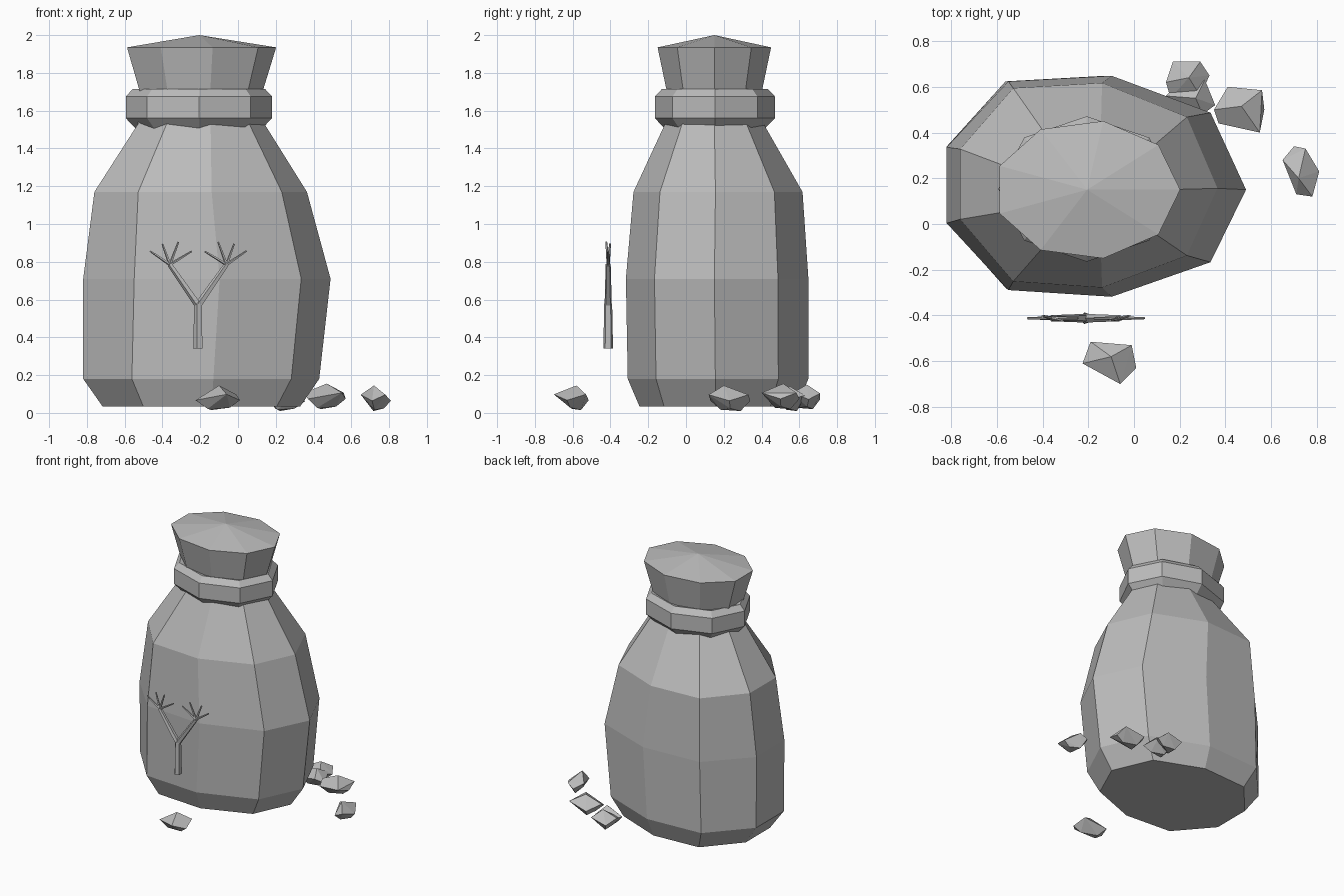
import bpy, bmesh, math
from mathutils import Vector

if "Cube" in bpy.data.objects:
    bpy.data.objects.remove(bpy.data.objects["Cube"])

grey = bpy.data.materials.new("plain grey")
grey.diffuse_color = (0.5, 0.5, 0.5, 1)
grey.use_nodes = True
grey.node_tree.nodes["Principled BSDF"].inputs["Base Color"].default_value = grey.diffuse_color


def finish(name, bm):
    bmesh.ops.recalc_face_normals(bm, faces=bm.faces)
    mesh = bpy.data.meshes.new(name)
    bm.to_mesh(mesh)
    bm.free()
    mesh.materials.append(grey)
    obj = bpy.data.objects.new(name, mesh)
    bpy.context.collection.objects.link(obj)
    return obj


def add_loft(bm, loops, cap_start=True, cap_end=True):
    """Skin a list of closed point loops."""
    rings = [[bm.verts.new(p) for p in loop] for loop in loops]
    n = len(rings[0])
    for a, b in zip(rings, rings[1:]):
        for i in range(n):
            j = (i + 1) % n
            bm.faces.new((a[i], a[j], b[j], b[i]))
    if cap_start:
        bm.faces.new(rings[0][::-1])
    if cap_end:
        bm.faces.new(rings[-1])
    return rings


def ring(shape, cx, cy, rx, ry, z):
    return [(cx + u * rx, cy + v * ry, z) for u, v in shape]


def regular(n):
    return [(math.cos(2 * math.pi * i / n), math.sin(2 * math.pi * i / n)) for i in range(n)]


# Sack body: slightly uneven nine-sided cross-section
BODY = [(1, -.02), (.77, .67), (.13, 1), (-.54, .95), (-.94, .36),
        (-.94, -.32), (-.54, -.92), (.13, -.98), (.77, -.67)]
bm = bmesh.new()
loops = [ring(BODY, -.21, .165, .54, .42, .035),
         ring(BODY, -.214, .165, .644, .483, .18),
         ring(BODY, -.185, .16, .675, .488, .71),
         ring(BODY, -.215, .165, .58, .452, 1.17),
         ring(regular(9), -.205, .15, .345, .265, 1.53)]
# Gathered neck flaring out to the mouth, closed by a low cone
loops += [ring(regular(9), -.205, .15, .335, .255, 1.70),
          ring(regular(9), -.205, .15, .407, .305, 1.935)]
rings = add_loft(bm, loops, cap_end=False)
apex = bm.verts.new((-.205, .15, 2.0))
for i in range(9):
    bm.faces.new((rings[-1][i], rings[-1][(i + 1) % 9], apex))
finish("sack", bm)

# Tie band around the neck: eight-sided, with a sagging lower edge
bm = bmesh.new()
inner, outer = (.31, .25), (.387, .318)
loops = [ring(regular(8), -.207, .153, .33, .26, 1.50),
         ring(regular(8), -.207, .153, *outer, 1.56),
         ring(regular(8), -.207, .153, *outer, 1.675),
         ring(regular(8), -.207, .153, .35, .28, 1.715),
         ring(regular(8), -.207, .153, .29, .22, 1.70)]
add_loft(bm, loops)
finish("tie_band", bm)


# Forked twig standing in front of the sack
def add_stick(bm, a, b, ra, rb):
    a, b = Vector(a), Vector(b)
    d = (b - a).normalized()
    side = d.cross(Vector((0, 1, 0))).normalized()
    depth = side.cross(d)
    add_loft(bm, [[p + (side * u + depth * v) * r for u, v in regular(5)]
                  for p, r in ((a, ra), (b, rb))])


bm = bmesh.new()
TX, TY = -.21, -.412
add_stick(bm, (TX, TY, .34), (TX, TY, .58), .027, .022)
for s in (-1, 1):
    fork = (TX + s * .15, TY, .785)
    add_stick(bm, (TX, TY, .57), fork, .02, .014)
    for dx, dy, z in ((.255, 0, .857), (.19, .01, .895), (.105, -.01, .905), (.035, 0, .855)):
        add_stick(bm, fork, (TX + s * dx, TY + dy, z), .009, .005)
finish("twig", bm)


# Loose stones: hulls of a waist outline with a peak and a smaller base
def stone(name, outline, peak, low, high):
    cx = sum(p[0] for p in outline) / len(outline)
    cy = sum(p[1] for p in outline) / len(outline)
    mid, h = (low + high) / 2, high - low
    pts = [(x, y, mid + (.14 if i % 2 else -.1) * h) for i, (x, y) in enumerate(outline)]
    pts += [(cx + (x - cx) * .5, cy + (y - cy) * .5, low + .05 * h * (i % 3))
            for i, (x, y) in enumerate(outline) if i % 2 == 0]
    pts.append((peak[0], peak[1], high))
    bm = bmesh.new()
    for p in pts:
        bm.verts.new(p)
    res = bmesh.ops.convex_hull(bm, input=bm.verts[:])
    loose = [v for v in bm.verts if not v.link_faces]
    bmesh.ops.delete(bm, geom=loose, context='VERTS')
    finish(name, bm)


stone("front_stone", [(-.19, -.515), (-.01, -.53), (.01, -.63), (-.06, -.7), (-.225, -.61)],
      (-.1, -.58), .015, .145)
stone("back_stone", [(.41, .6), (.56, .585), (.57, .5), (.55, .4), (.37, .44), (.35, .5)],
      (.47, .515), .02, .155)
stone("side_stone", [(.70, .34), (.75, .33), (.81, .23), (.78, .12), (.71, .13), (.65, .28)],
      (.72, .2), .01, .145)
# Broken stone made of two overlapping lumps
stone("broken_stone_rear", [(.17, .71), (.29, .71), (.33, .65), (.29, .56), (.16, .55), (.14, .62)],
      (.24, .64), .02, .15)
stone("broken_stone_front", [(.2, .62), (.31, .63), (.355, .52), (.30, .48), (.17, .51), (.14, .56)],
      (.27, .55), .01, .14)
